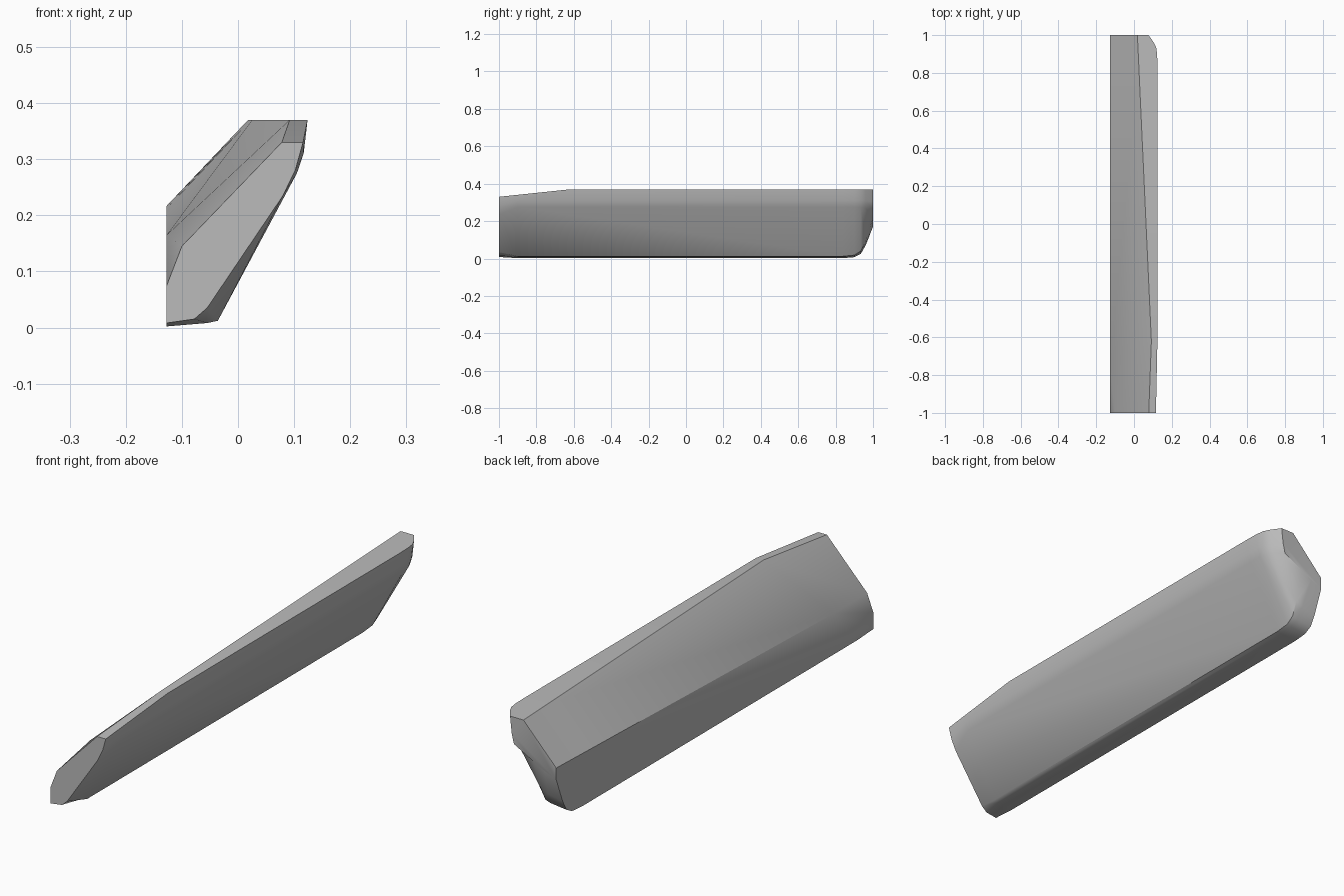
import bpy
import bmesh
import math
from mathutils import Vector

cube = bpy.data.objects.get("Cube")
if cube:
    bpy.data.objects.remove(cube)

# One plain grey
grey = bpy.data.materials.new("plain grey")
grey.use_nodes = True
colour = (0.5, 0.5, 0.5, 1)
grey.diffuse_color = colour
grey.node_tree.nodes["Principled BSDF"].inputs["Base Color"].default_value = colour

INNER = -0.127   # x of the flat inner wall

# Ring order: inner low, inner top, top inner, top outer, then down the leaning
# outer side and round the keel to the inner wall.
front = [Vector(p) for p in (
    (INNER, -1, 0.075), (-0.10, -1, 0.145), (0.078, -1, 0.33), (0.116, -1, 0.33),
    (0.102, -1, 0.28), (0.08, -1, 0.235), (-0.055, -1, 0.035), (-0.078, -1, 0.015),
    (INNER, -1, 0.008))]
back = [Vector(p) for p in (
    (INNER, 1, 0.217), (INNER, 1, 0.217), (0.018, 1, 0.37), (0.077, 1, 0.37),
    (0.07, 1, 0.305), (0.06, 1, 0.263), (-0.025, 1, 0.217), (-0.075, 1, 0.19),
    (INNER, 1, 0.17))]

# Full section behind the front chamfer
wall_top = Vector((INNER, -0.75, 0.165))
ridge = Vector((0.092, -0.62, 0.37))
lower = [(0.117, 0.31), (0.105, 0.275), (-0.036, 0.012), (-0.055, 0.008), (INNER, 0.002)]
body = [wall_top, wall_top, ridge, Vector((0.124, -0.62, 0.37))]
body += [Vector((x, -0.9, z)) for x, z in lower]


def along(a, b, y):
    """Point at y on the straight edge from a to b."""
    return a.lerp(b, (y - a.y) / (b.y - a.y))


def rear_ring(y, blend):
    """Section at y whose outer side is pulled towards the back end."""
    ring = [along(body[i], back[i], y) for i in range(3)]
    for full, end in zip(body[3:], back[3:]):
        p = full.lerp(end, blend)
        ring.append(Vector((p.x, y, p.z)))
    return ring


rings = [front, body, rear_ring(0.84, 0), rear_ring(0.90, 0.03),
         rear_ring(0.935, 0.14), rear_ring(0.96, 0.4), back]

# Loft the beam and cap both ends
bm = bmesh.new()
grid = [[bm.verts.new(p) for p in ring] for ring in rings]
count = len(front)
for a, b in zip(grid, grid[1:]):
    for i in range(count):
        j = (i + 1) % count
        bm.faces.new((a[i], a[j], b[j], b[i]))
bm.faces.new(grid[0])
bm.faces.new(grid[-1])
bmesh.ops.remove_doubles(bm, verts=bm.verts, dist=0.0005)
bmesh.ops.recalc_face_normals(bm, faces=bm.faces)

mesh = bpy.data.meshes.new("leaning_beam")
bm.to_mesh(mesh)
bm.free()
mesh.materials.append(grey)
beam = bpy.data.objects.new("leaning_beam", mesh)
bpy.context.collection.objects.link(beam)

# Smooth the rounded side, keep the hard edges
bpy.ops.object.select_all(action="DESELECT")
beam.select_set(True)
bpy.context.view_layer.objects.active = beam
bpy.ops.object.shade_smooth_by_angle(angle=math.radians(35))
